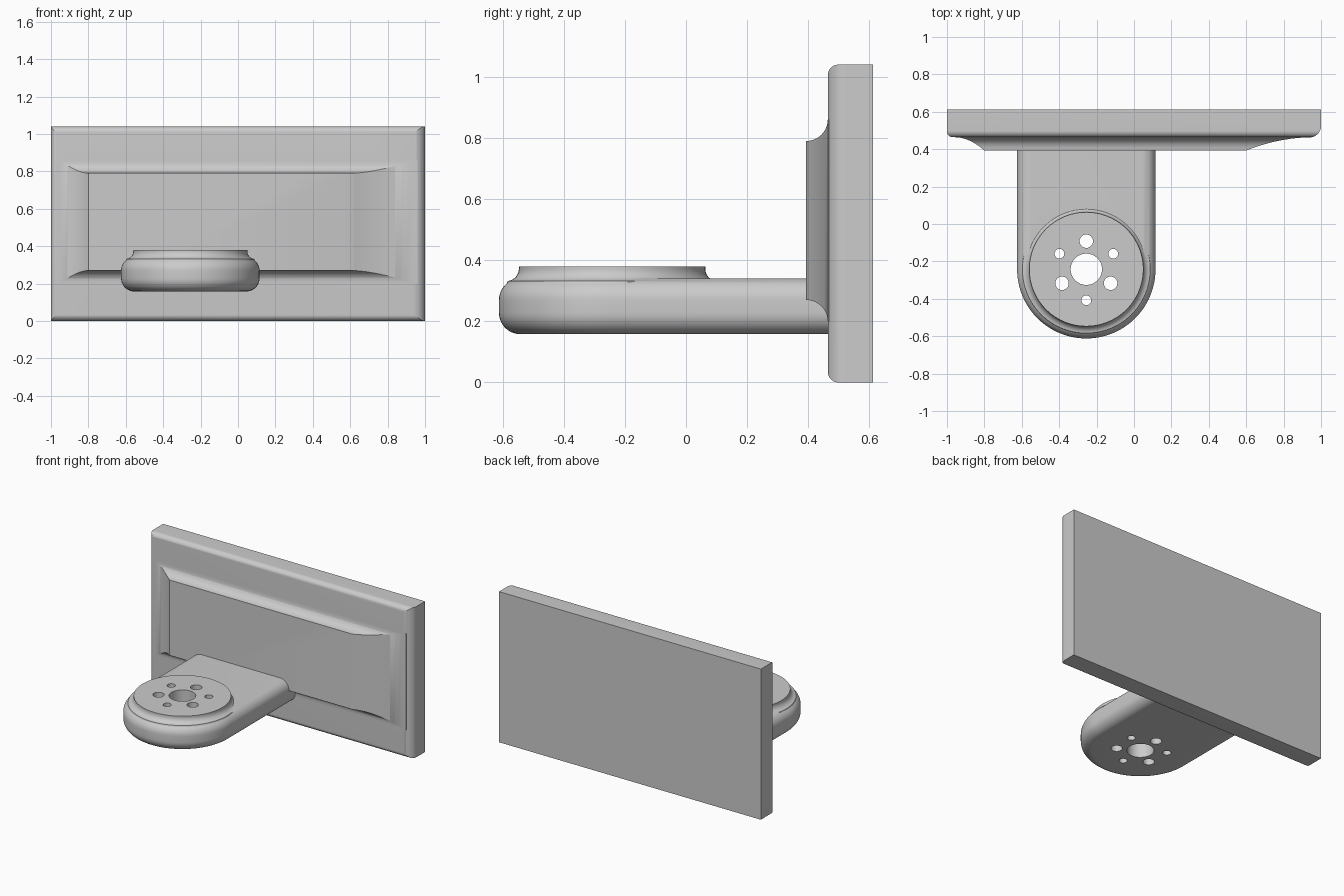
import bpy, bmesh
from math import sin, cos, pi, radians
from mathutils import Vector

cube = bpy.data.objects.get("Cube")
if cube:
    bpy.data.objects.remove(cube, do_unlink=True)

grey = bpy.data.materials.new("plain grey")
grey.use_nodes = True
grey.diffuse_color = (0.6, 0.6, 0.6, 1)
grey.node_tree.nodes["Principled BSDF"].inputs["Base Color"].default_value = (0.6, 0.6, 0.6, 1)

PLATE_Y, PAD_Y, BACK_Y = 0.464, 0.393, 0.612
HEIGHT, PAD_MID = 1.04, 0.53
CX, CY = -0.255, -0.242      # centre of the round end of the arm


def arc(cu, cv, r, start, end, n=10):
    """Points on a circular arc, angles in degrees."""
    angles = [radians(start + (end - start) * i / n) for i in range(n + 1)]
    return [(cu + r * cos(a), cv + r * sin(a)) for a in angles]


def make(name, rings):
    """Loft closed rings of points and cap both ends."""
    bm = bmesh.new()
    loops = [[bm.verts.new(p) for p in ring] for ring in rings]
    for a, b in zip(loops, loops[1:]):
        for i in range(len(a)):
            j = (i + 1) % len(a)
            bm.faces.new((a[i], a[j], b[j], b[i]))
    bm.faces.new(loops[0])
    bm.faces.new(loops[-1])
    bmesh.ops.recalc_face_normals(bm, faces=bm.faces[:])
    mesh = bpy.data.meshes.new(name)
    bm.to_mesh(mesh)
    bm.free()
    mesh.materials.append(grey)
    obj = bpy.data.objects.new(name, mesh)
    bpy.context.collection.objects.link(obj)
    return obj


def prism_z(name, pts, lo, hi):
    return make(name, [[(x, y, z) for x, y in pts] for z in (lo, hi)])


def prism_x(name, pts, lo, hi):
    return make(name, [[(x, y, z) for y, z in pts] for x in (lo, hi)])


def combine(obj, other, operation):
    """Apply a boolean and delete the helper."""
    mod = obj.modifiers.new("cut", 'BOOLEAN')
    mod.operation, mod.object, mod.solver = operation, other, 'EXACT'
    bpy.context.view_layer.objects.active = obj
    bpy.ops.object.modifier_apply(modifier=mod.name)
    bpy.data.objects.remove(other, do_unlink=True)


def smooth(obj):
    bpy.ops.object.select_all(action='DESELECT')
    obj.select_set(True)
    bpy.context.view_layer.objects.active = obj
    bpy.ops.object.shade_smooth_by_angle(angle=radians(25))


# Back plate: rounded plan crossed with rounded side profile
rl, rr, rz = 0.03, 0.06, 0.035
plan = ([(1, BACK_Y), (-1, BACK_Y)]
        + arc(-1 + rl, PLATE_Y + rl, rl, 180, 270)
        + arc(1 - rr, PLATE_Y + rr, rr, 270, 360))
side = ([(BACK_Y + 0.1, 0)] + [(BACK_Y + 0.1, HEIGHT)]
        + arc(PLATE_Y + rz, HEIGHT - rz, rz, 90, 180)
        + arc(PLATE_Y + rz, rz, rz, 180, 270))
plate = prism_z("back_plate", plan, -0.1, HEIGHT + 0.1)
combine(plate, prism_x("plate_side_helper", side, -1.1, 1.1), 'INTERSECT')
smooth(plate)

# Raised pad: concave flares at both ends, concave fillets above and below
depth = PLATE_Y - PAD_Y


def flare(x0, width, n=12):
    return [(x0 + width * i / n, PLATE_Y - depth * (1 - i / n) ** 2) for i in range(n + 1)]


plan = ([(-0.96, 0.52)] + flare(-0.8, -0.16)[::-1]
        + flare(0.6, 0.36) + [(0.96, 0.52)])
half = 0.26 + depth
upper = arc(PAD_Y, PAD_MID + half, depth, 270, 360)
lower = [(y, 2 * PAD_MID - z) for y, z in upper]
side = ([(0.6, PAD_MID - half)] + lower[::-1] + upper + [(0.6, PAD_MID + half)])
pad = prism_z("raised_pad", plan, 0.1, 0.95)
combine(pad, prism_x("pad_side_helper", side, -1.1, 1.1), 'INTERSECT')
smooth(pad)


# Arm: rounded tongue lofted from inset outlines
def tongue(r, z, n=64):
    pts = [(CX + r, 0.48)] + arc(CX, CY, r, 0, -180, n) + [(CX - r, 0.48)]
    return [(x, y, z) for x, y in pts]


R, edge, z0, z1 = 0.37, 0.07, 0.158, 0.34
section = (arc(R - edge, z0 + edge, edge, -90, 0)
           + arc(R - edge, z1 - edge, edge, 0, 90))
arm = make("arm", [tongue(r, z) for r, z in section])


# Round boss on the arm, flaring into it at the foot
def circle(x, y, r, z, n=96):
    return [(px, py, z) for px, py in arc(x, y, r, 0, 360, n)[:-1]]


foot = [(0.34, 0.25), (0.346, 0.32)] + arc(0.345, 0.372, 0.04, 265, 180) + [(0.305, 0.38)]
combine(arm, make("boss_helper", [circle(CX, CY, r, z) for r, z in foot]), 'UNION')


# Through holes: a large centre hole and two sets of three around it
def drill(x, y, r):
    combine(arm, make("drill_helper", [circle(x, y, r, z, 32) for z in (0.05, 0.5)]), 'DIFFERENCE')


drill(CX, CY, 0.084)
for reach, radius, first in ((0.15, 0.036, 90), (0.166, 0.026, 30)):
    for k in range(3):
        a = radians(first + 120 * k)
        drill(CX + reach * cos(a), CY + reach * sin(a), radius)
smooth(arm)
